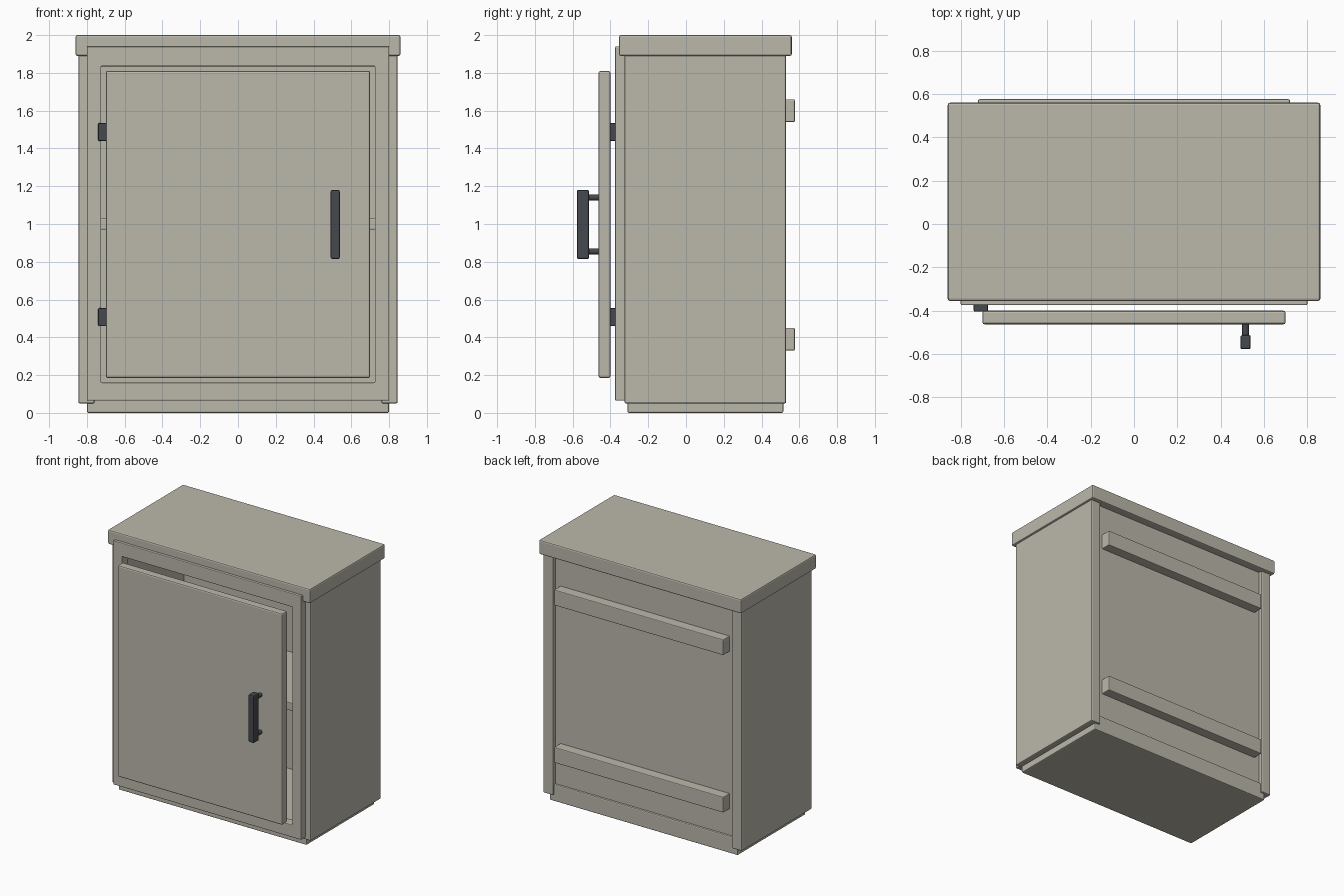
import bpy, bmesh

if "Cube" in bpy.data.objects:
    bpy.data.objects.remove(bpy.data.objects["Cube"])

def material(name, color):
    m = bpy.data.materials.new(name)
    m.diffuse_color = color
    m.use_nodes = True
    m.node_tree.nodes["Principled BSDF"].inputs["Base Color"].default_value = m.diffuse_color
    return m

PAINT = material("beige_paint", (0.50, 0.48, 0.41, 1))
DARK = material("dark_metal", (0.06, 0.065, 0.075, 1))

def finish(name, bm, mat, bevel):
    bmesh.ops.recalc_face_normals(bm, faces=bm.faces)
    me = bpy.data.meshes.new(name)
    bm.to_mesh(me)
    bm.free()
    me.materials.append(mat)
    ob = bpy.data.objects.new(name, me)
    bpy.context.collection.objects.link(ob)
    if bevel:
        b = ob.modifiers.new("Bevel", 'BEVEL')
        b.width = bevel
        b.segments = 2
        b.limit_method = 'ANGLE'
    return ob

def box(name, x, y, z, mat=PAINT, bevel=0.008):
    bm = bmesh.new()
    bmesh.ops.create_cube(bm, size=1)
    for v in bm.verts:
        for i, (a, b) in enumerate((x, y, z)):
            v.co[i] = a if v.co[i] < 0 else b
    return finish(name, bm, mat, bevel)

def frame(name, outer, inner, y):
    # rectangular ring, rects given as (x half width, z low, z high)
    bm = bmesh.new()
    def loop(r, yy):
        w, lo, hi = r
        return [bm.verts.new((px, yy, pz)) for px, pz in ((-w, lo), (w, lo), (w, hi), (-w, hi))]
    loops = [loop(outer, y[0]), loop(inner, y[0]), loop(inner, y[1]), loop(outer, y[1])]
    for k in range(4):
        a, b = loops[k], loops[(k + 1) % 4]
        for i in range(4):
            j = (i + 1) % 4
            bm.faces.new((a[i], a[j], b[j], b[i]))
    return finish(name, bm, PAINT, 0.005)

# Cabinet shell
box("floor", (-0.80, 0.80), (-0.31, 0.515), (0.0, 0.13))
box("roof", (-0.86, 0.86), (-0.355, 0.56), (1.89, 2.0), bevel=0.01)
for side, s in (("left", -1), ("right", 1)):
    box(side + "_side_panel", tuple(sorted((s * 0.76, s * 0.845))), (-0.325, 0.53), (0.05, 1.91))
box("back_panel", (-0.79, 0.79), (0.43, 0.50), (0.06, 1.92), bevel=0.004)
box("inner_shelf", (-0.77, 0.77), (-0.26, 0.45), (0.97, 1.03), bevel=0.005)

# Front frame and slightly raised door
frame("front_frame", (0.80, 0.065, 1.94), (0.725, 0.16, 1.835), (-0.375, -0.30))
box("door", (-0.70, 0.70), (-0.463, -0.40), (0.185, 1.81), bevel=0.01)

# Hinges
for tag, z in (("lower", 0.507), ("upper", 1.487)):
    box(tag + "_hinge", (-0.74, -0.675), (-0.405, -0.365), (z - 0.048, z + 0.048), DARK, 0.006)

# Handle grip and its two round posts
box("handle_grip", (0.491, 0.539), (-0.578, -0.513), (0.815, 1.18), DARK, 0.008)
for tag, z in (("lower", 0.855), ("upper", 1.14)):
    bpy.ops.mesh.primitive_cylinder_add(vertices=16, radius=0.016, depth=0.08,
                                        location=(0.515, -0.487, z), rotation=(1.570796, 0, 0))
    post = bpy.context.object
    post.name = tag + "_handle_post"
    post.data.materials.append(DARK)
    bpy.ops.object.shade_smooth_by_angle()

# Rear mounting rails
for tag, z in (("lower", 0.39), ("upper", 1.60)):
    box(tag + "_back_rail", (-0.72, 0.72), (0.49, 0.576), (z - 0.06, z + 0.06), bevel=0.006)
